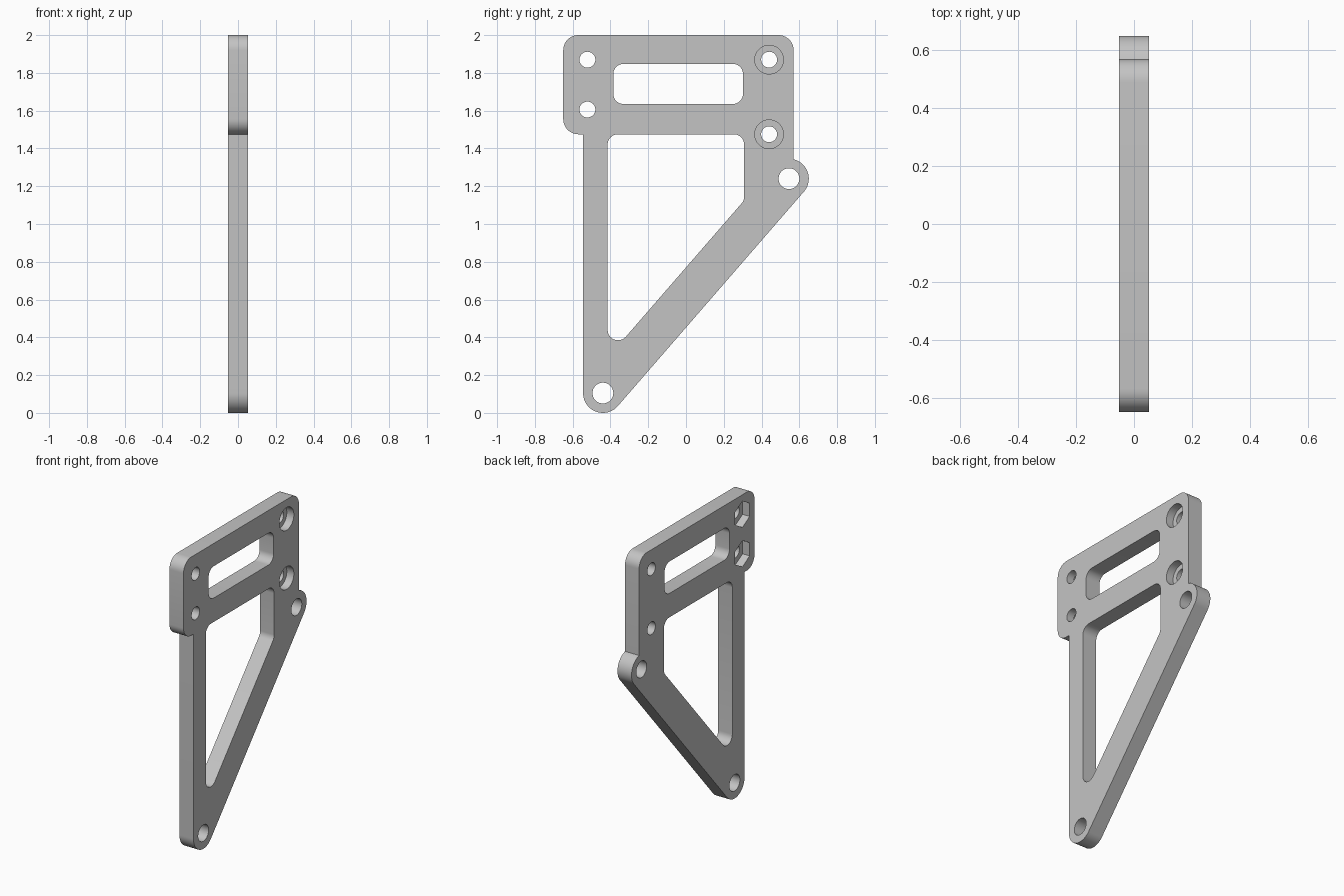
import bpy, bmesh
from math import pi, sin, cos, tan, atan2, acos
from mathutils import Vector

cube = bpy.data.objects.get("Cube")
if cube:
    bpy.data.objects.remove(cube, do_unlink=True)

HALF = 0.052      # half the plate thickness
CUT = 0.2         # through-cutter half length
BOSS_R = 0.105

grey = bpy.data.materials.new("plain_grey")
grey.use_nodes = True
grey.diffuse_color = (0.55, 0.55, 0.55, 1)
grey.node_tree.nodes["Principled BSDF"].inputs["Base Color"].default_value = (0.55, 0.55, 0.55, 1)


def arc(center, r, a0, a1, steps):
    """Points on an arc in the y-z plane."""
    return [Vector((center[0] + r * cos(a0 + (a1 - a0) * i / steps),
                    center[1] + r * sin(a0 + (a1 - a0) * i / steps)))
            for i in range(steps + 1)]


def circle(center, r, n=48, start=0.0):
    return arc(center, r, start, start + 2 * pi, n)[:-1]


def fillet(prev, corner, nxt, r, steps=10):
    """Round one corner with a tangent arc."""
    p, c, n = Vector(prev), Vector(corner), Vector(nxt)
    u, v = (p - c).normalized(), (n - c).normalized()
    half = acos(u.dot(v)) / 2
    mid = c + (u + v).normalized() * (r / sin(half))
    s, e = c + u * (r / tan(half)) - mid, c + v * (r / tan(half)) - mid
    a0, a1 = atan2(s.y, s.x), atan2(e.y, e.x)
    turn = (a1 - a0 + pi) % (2 * pi) - pi
    return arc(mid, r, a0, a0 + turn, steps)


def rounded(corners, r):
    pts = []
    for i, c in enumerate(corners):
        pts += fillet(corners[i - 1], c, corners[(i + 1) % len(corners)], r)
    return pts


def prism(name, pts, x0, x1):
    """Extrude a y-z outline from x0 to x1."""
    bm = bmesh.new()
    face = bm.faces.new([bm.verts.new((x0, p[0], p[1])) for p in pts])
    ext = bmesh.ops.extrude_face_region(bm, geom=[face])
    moved = [g for g in ext["geom"] if isinstance(g, bmesh.types.BMVert)]
    bmesh.ops.translate(bm, verts=moved, vec=(x1 - x0, 0, 0))
    bmesh.ops.recalc_face_normals(bm, faces=bm.faces)
    mesh = bpy.data.meshes.new(name)
    bm.to_mesh(mesh)
    bm.free()
    obj = bpy.data.objects.new(name, mesh)
    bpy.context.collection.objects.link(obj)
    mesh.materials.append(grey)
    return obj


# Outer outline: clamp block, leg, and two round pivot bosses joined by a brace
low_boss, rear_boss = (-0.44, BOSS_R), (0.545, 1.24)
front, back, leg, step, top = -0.65, 0.57, -0.545, 1.475, 2.0
brace = Vector(rear_boss) - Vector(low_boss)
tangent = atan2(brace.y, brace.x) - pi / 2
outline = arc(low_boss, BOSS_R, pi, 2 * pi + tangent, 24)
outline += arc(rear_boss, BOSS_R, tangent, acos((back - rear_boss[0]) / BOSS_R), 24)
outline += fillet((back, 1.5), (back, top), (front, top), 0.08)
outline += fillet((back, top), (front, top), (front, step), 0.08)
outline += fillet((front, top), (front, step), (leg, step), 0.08)
outline.append(Vector((leg, step)))
plate = prism("bracket_plate", outline, -HALF, HALF)

# Windows
cutters = [
    prism("slot_cutter", rounded([(-0.385, 1.635), (0.302, 1.635),
                                  (0.302, 1.848), (-0.385, 1.848)], 0.055), -CUT, CUT),
    prism("window_cutter", rounded([(-0.415, 0.292), (0.308, 1.125),
                                    (0.308, step), (-0.415, step)], 0.055), -CUT, CUT),
]

# Pivot holes
for c in (low_boss, rear_boss):
    cutters.append(prism("pivot_hole_cutter", circle(c, 0.055), -CUT, CUT))

# Front bolt holes with hexagonal nut pockets on the right-hand-side face
for c in ((-0.522, 1.87), (-0.522, 1.606)):
    cutters.append(prism("bolt_hole_cutter", circle(c, 0.042), -CUT, CUT))
    cutters.append(prism("nut_pocket_cutter", circle(c, 0.088, 6, pi / 6), -CUT, 0.0))

# Rear bolt holes with round counterbores on the opposite face
for c in ((0.44, 1.87), (0.44, step)):
    cutters.append(prism("bolt_hole_cutter", circle(c, 0.042), -CUT, CUT))
    cutters.append(prism("counterbore_cutter", circle(c, 0.076), 0.0, CUT))

# Cut everything, then discard the cutters
bpy.context.view_layer.objects.active = plate
for cutter in cutters:
    cutter.hide_render = True
    mod = plate.modifiers.new("cut", "BOOLEAN")
    mod.operation = "DIFFERENCE"
    mod.solver = "EXACT"
    mod.object = cutter
    bpy.ops.object.modifier_apply(modifier=mod.name)
    bpy.data.objects.remove(cutter, do_unlink=True)

bpy.ops.object.select_all(action="DESELECT")
plate.select_set(True)
bpy.ops.object.shade_smooth_by_angle(angle=pi / 6)
